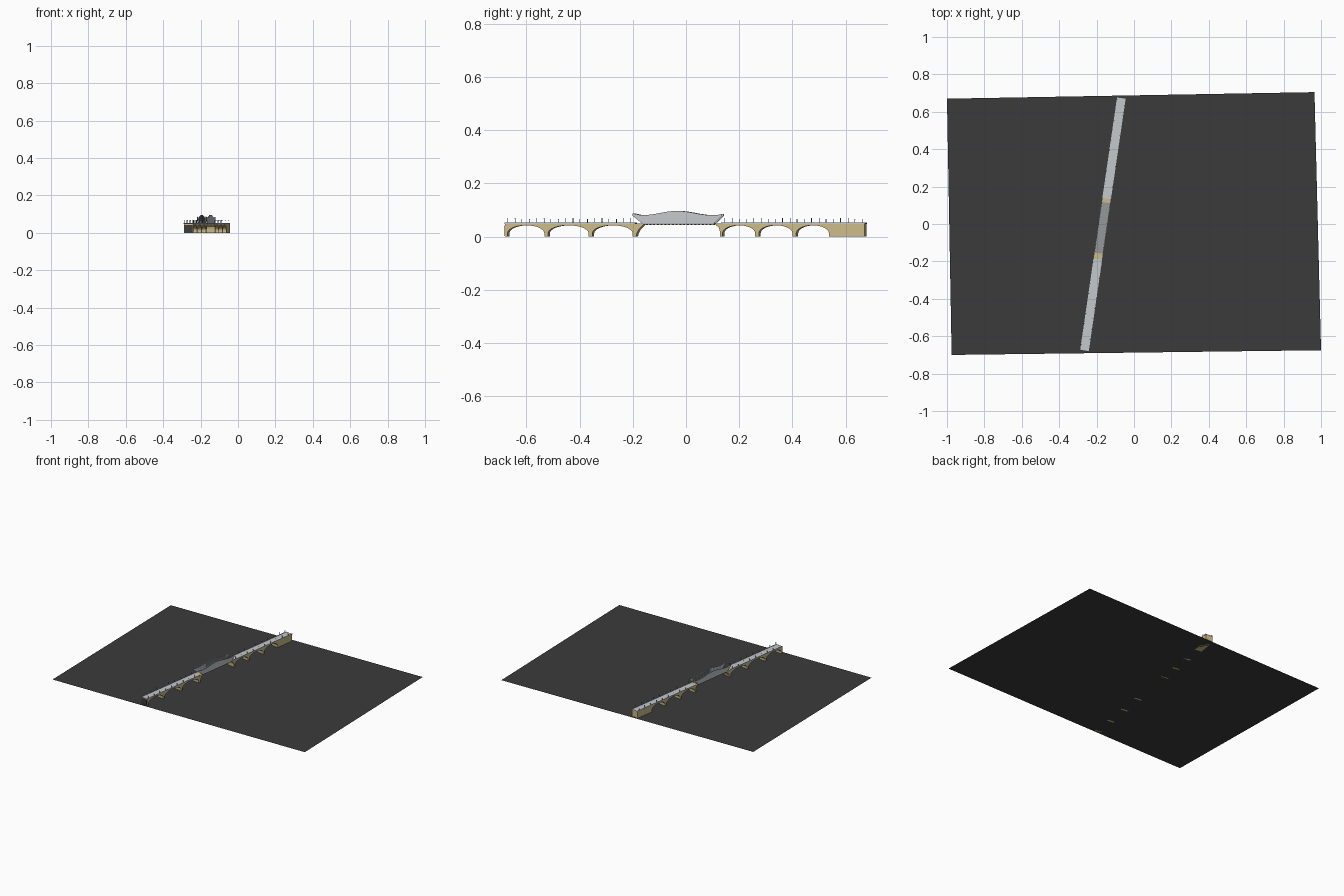
import bpy, bmesh, math
from mathutils import Matrix, Vector

if "Cube" in bpy.data.objects:
    bpy.data.objects.remove(bpy.data.objects["Cube"])

# The bridge is modelled along +Y (s) with width along X (t), then turned into place
PLACE = Matrix.Translation((-0.166, 0, 0)) @ Matrix.Rotation(math.radians(-8.3), 4, 'Z')
HALF = 0.026


def material(name, r, g, b):
    m = bpy.data.materials.new(name)
    m.diffuse_color = (r, g, b, 1)
    m.use_nodes = True
    m.node_tree.nodes["Principled BSDF"].inputs["Base Color"].default_value = m.diffuse_color
    return m


DARK = material("dark_ground", 0.044, 0.044, 0.044)
STONE = material("tan_stone", 0.60, 0.50, 0.25)
LIGHT = material("light_grey", 0.55, 0.58, 0.60)
MID = material("mid_grey", 0.30, 0.31, 0.32)
LAMP = material("lamp_grey", 0.16, 0.16, 0.17)


def finish(name, bm, mat, matrix=PLACE):
    bmesh.ops.recalc_face_normals(bm, faces=bm.faces)
    bm.transform(matrix)
    me = bpy.data.meshes.new(name)
    bm.to_mesh(me)
    bm.free()
    me.materials.append(mat)
    ob = bpy.data.objects.new(name, me)
    bpy.context.collection.objects.link(ob)
    return ob


def prism(name, profile, t0, t1, mat):
    """Extrude an (s, z) side profile across the width."""
    bm = bmesh.new()
    face = bm.faces.new([bm.verts.new((t0, s, z)) for s, z in profile])
    ext = bmesh.ops.extrude_face_region(bm, geom=[face])
    moved = [v for v in ext["geom"] if isinstance(v, bmesh.types.BMVert)]
    bmesh.ops.translate(bm, verts=moved, vec=(t1 - t0, 0, 0))
    return finish(name, bm, mat)


def add_box(bm, lo, hi):
    lo, hi = Vector(lo), Vector(hi)
    m = Matrix.Translation((lo + hi) / 2) @ Matrix.Diagonal((*(hi - lo), 1))
    bmesh.ops.create_cube(bm, size=1, matrix=m)


def boxes(name, items, mat):
    bm = bmesh.new()
    for lo, hi in items:
        add_box(bm, lo, hi)
    return finish(name, bm, mat)


def arch(s0, s1, spring=0.012, crown=0.042, n=16):
    """Underside of one arch, from the pier foot at s0 to the pier foot at s1."""
    mid, r = (s0 + s1) / 2, (s1 - s0) / 2
    pts = [(s0, 0)]
    for i in range(n + 1):
        a = math.pi * (1 - i / n)
        pts.append((mid + r * math.cos(a), spring + (crown - spring) * math.sin(a)))
    return pts + [(s1, 0)]


# Ground sheet
bm = bmesh.new()
bm.faces.new([bm.verts.new((x, y, 0)) for x, y in
              ((-0.975, -0.70), (1.0, -0.675), (0.965, 0.705), (-1.0, 0.67))])
finish("ground_sheet", bm, DARK, Matrix())

# Masonry approach viaducts
TOP = 0.047
front = [(-0.684, TOP), (-0.684, 0)]
for a, b in ((-0.674, -0.534), (-0.520, -0.366), (-0.352, -0.199)):
    front += arch(a, b)
# last pier leans out towards the main span
front += [(-0.186, 0), (-0.183, 0.012), (-0.176, 0.026), (-0.164, 0.038), (-0.155, TOP)]
prism("front_viaduct", front, -HALF + 0.001, HALF - 0.001, STONE)

back = [(0.115, TOP), (0.118, 0.042), (0.128, 0.034), (0.132, 0.02), (0.133, 0)]
for a, b in ((0.142, 0.266), (0.280, 0.408), (0.422, 0.546)):
    back += arch(a, b)
back += [(0.682, 0), (0.682, TOP)]
prism("back_viaduct", back, -HALF + 0.001, HALF - 0.001, STONE)

# Dark opening in the front end pier
boxes("front_end_opening", [((-0.021, -0.686, 0.001), (0.021, -0.683, 0.042))], DARK)

# Road decks
boxes("front_road", [((-HALF, -0.685, 0.0465), (HALF, -0.190, 0.050))], LIGHT)
boxes("back_road", [((-HALF, 0.137, 0.0465), (HALF, 0.683, 0.050))], LIGHT)
boxes("main_span_road", [((-HALF, -0.158, 0.046), (HALF, 0.116, 0.049))], MID)
boxes("pier_caps", [((-HALF, -0.190, 0.045), (HALF, -0.158, 0.0495)),
                    ((-HALF, 0.116, 0.045), (HALF, 0.137, 0.0495))], STONE)

# Low kerbs along both edges of the approaches
kerbs = []
for side in (-1, 1):
    t0, t1 = sorted((side * HALF, side * (HALF - 0.002)))
    for s0, s1 in ((-0.685, -0.190), (0.137, 0.683)):
        kerbs.append(((t0, s0, 0.049), (t1, s1, 0.053)))
boxes("kerbs", kerbs, LIGHT)

# Curved steel side girders with flared ends
S0, S1 = -0.199, 0.140


def girder_top(s):
    u = (s + 0.03) / 0.13
    return 0.0805 + 0.0155 * (0.5 + 0.5 * math.cos(math.pi * max(-1, min(1, u))))


girder = [(S0, 0.078), (-0.163, 0.049), (0.110, 0.049), (0.128, 0.066), (S1, 0.078), (S1, 0.085)]
girder += [(s, girder_top(s)) for s in [0.122 - 0.0145 * i for i in range(21)]]
girder += [(S0, 0.087)]
for name, side in (("left_girder", -1), ("right_girder", 1)):
    t0, t1 = sorted((side * HALF, side * (HALF - 0.004)))
    prism(name, girder, t0, t1, LIGHT)

# Vertical stiffening ribs inside the girders, and floor beams on the span
ribs, beams = [], []
for i in range(19):
    s = -0.150 + i * 0.0142
    for side in (-1, 1):
        t0, t1 = sorted((side * (HALF - 0.0035), side * (HALF - 0.0065)))
        ribs.append(((t0, s - 0.0015, 0.048), (t1, s + 0.0015, girder_top(s) - 0.001)))
    beams.append(((-HALF + 0.003, s - 0.0015, 0.044), (HALF - 0.003, s + 0.0015, 0.0505)))
boxes("girder_ribs", ribs, MID)
boxes("floor_beams", beams, MID)

# Lamp posts, staggered between the two sides
lamps = []
for side in (-1, 1):
    t = side * (HALF - 0.001)
    for start, count in ((-0.675, 9), (0.150, 10)):
        for i in range(count):
            s = start + i * 0.055 + (0.0 if side > 0 else 0.0225)
            h = 0.069 if i % 2 == 0 else 0.065
            lamps.append(((t - 0.0009, s - 0.0009, 0.049), (t + 0.0009, s + 0.0009, h)))
            a, b = sorted((t, t - side * 0.006))
            lamps.append(((a, s - 0.0009, h - 0.0015), (b, s + 0.0009, h)))
boxes("lamp_posts", lamps, LAMP)
